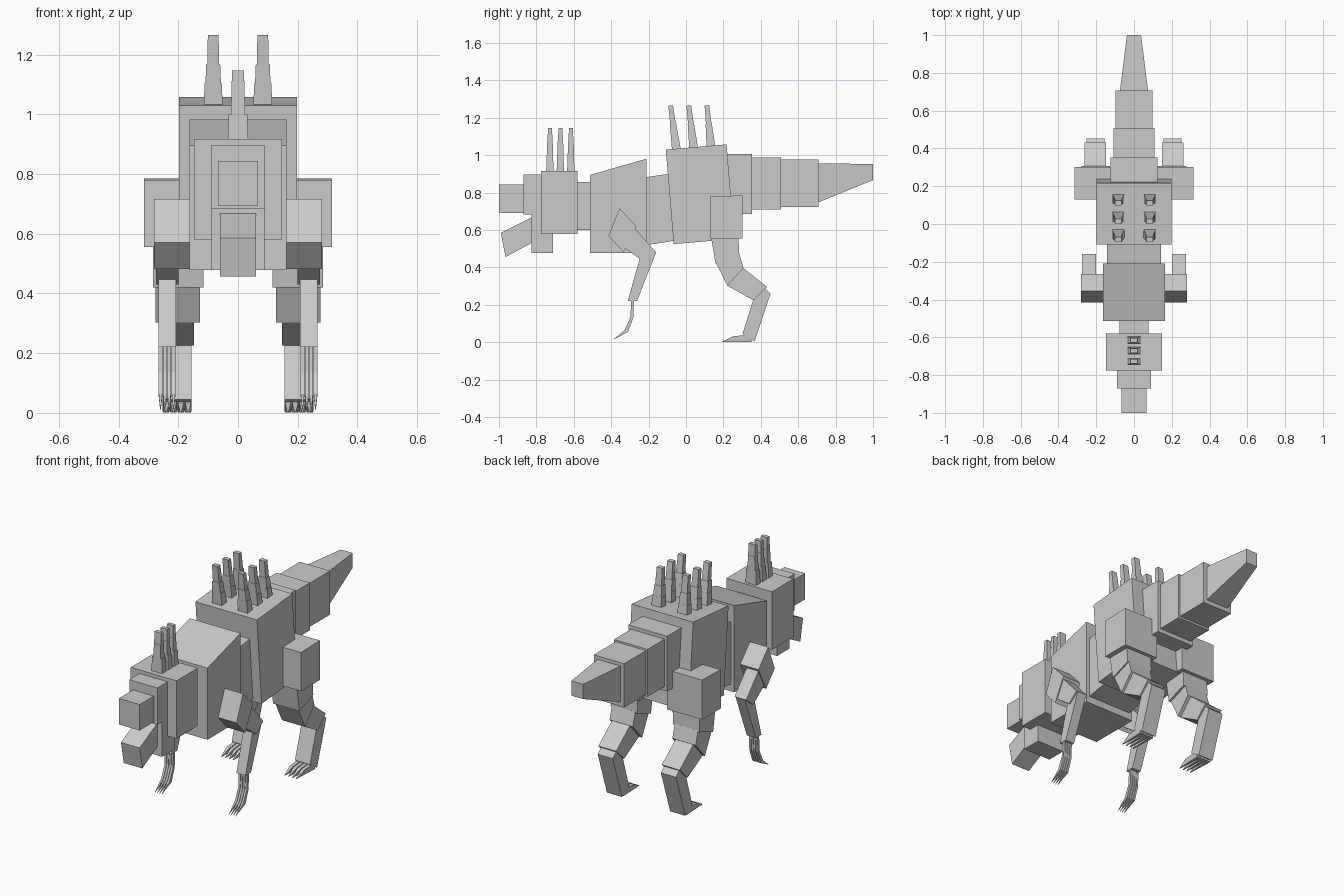
import bpy, math

grey = bpy.data.materials.new("plain grey")
grey.diffuse_color = (0.6, 0.6, 0.6, 1)


def mesh(name, verts, faces):
    me = bpy.data.meshes.new(name)
    me.from_pydata(verts, [], faces)
    me.materials.append(grey)
    ob = bpy.data.objects.new(name, me)
    bpy.context.collection.objects.link(ob)
    return ob


def prism(name, profile, x0, x1):
    """Extrude a (y, z) outline, listed clockwise from the right, across x0..x1."""
    n = len(profile)
    area = sum(profile[i][0] * profile[(i + 1) % n][1] - profile[(i + 1) % n][0] * profile[i][1]
               for i in range(n))
    if area < 0:
        profile = profile[::-1]
    verts = [(x, y, z) for x in (x0, x1) for y, z in profile]
    sides = [(i, n + i, n + (i + 1) % n, (i + 1) % n)[::-1] for i in range(n)]
    return mesh(name, verts, [tuple(range(n))[::-1], tuple(range(n, 2 * n))] + sides)


def block(name, y0, y1, z0, z1, hx):
    return prism(name, [(y0, z0), (y1, z0), (y1, z1), (y0, z1)], -hx, hx)


def frustum(name, a, b):
    """Box between two rectangles given as (centre, half x, half y), both level."""
    verts = []
    for (x, y, z), hx, hy in (a, b):
        verts += [(x - hx, y - hy, z), (x + hx, y - hy, z), (x + hx, y + hy, z), (x - hx, y + hy, z)]
    faces = [(3, 2, 1, 0), (4, 5, 6, 7)] + [(i, (i + 1) % 4, 4 + (i + 1) % 4, 4 + i) for i in range(4)]
    return mesh(name, verts, faces)


def spine(name, x, base, tip, tiers):
    """Stepped spike; tiers are (t0, t1, hx, hy) along base -> tip."""
    for k, (t0, t1, hx, hy) in enumerate(tiers):
        pt = [(x, base[0] + (tip[0] - base[0]) * t, base[1] + (tip[1] - base[1]) * t) for t in (t0, t1)]
        frustum(f"{name}_tier_{k + 1}", (pt[0], hx, hy), (pt[1], hx * 0.9, hy * 0.85))


# head and jaw
block("snout", -1.0, -0.86, 0.692, 0.843, 0.067)
block("face", -0.87, -0.76, 0.682, 0.896, 0.09)
block("head", -0.776, -0.58, 0.58, 0.917, 0.147)
block("jaw_hinge", -0.825, -0.71, 0.478, 0.682, 0.089)
prism("jaw", [(-0.99, 0.585), (-0.965, 0.456), (-0.79, 0.55), (-0.815, 0.673)], -0.06, 0.06)

# body
block("neck", -0.59, -0.5, 0.60, 0.858, 0.077)
prism("chest", [(-0.513, 0.478), (-0.21, 0.478), (-0.21, 0.982), (-0.513, 0.895)], -0.163, 0.163)
prism("waist", [(-0.22, 0.518), (-0.05, 0.545), (-0.05, 0.907), (-0.22, 0.882)], -0.143, 0.143)
prism("hips", [(-0.066, 0.525), (0.258, 0.553), (0.217, 1.058), (-0.108, 1.03)], -0.198, 0.198)

# tail
block("tail_1", 0.2, 0.352, 0.687, 1.008, 0.125)
block("tail_2", 0.34, 0.508, 0.711, 0.987, 0.108)
block("tail_3", 0.5, 0.708, 0.723, 0.977, 0.098)
tail = prism("tail_tip", [(0.7, 0.745), (1.0, 0.867), (1.0, 0.953), (0.7, 0.957)], -0.075, 0.075)
for v in tail.data.vertices:
    if v.co.y > 0.9:
        v.co.x *= 0.5

# spikes on the head and back
for i in range(3):
    y = -0.728 + 0.056 * i
    spine(f"head_spike_{i}", 0, (y, 0.9), (y + 0.001, 1.146),
          [(0, 0.4, 0.035, 0.02), (0.4, 0.72, 0.024, 0.017), (0.72, 1, 0.022, 0.013)])
    for s in (-1, 1):
        spine(f"back_spike_{i}", 0.083 * s, (-0.05 + 0.093 * i, 1.02), (-0.082 + 0.097 * i, 1.265),
              [(0, 0.34, 0.032, 0.024), (0.34, 0.6, 0.026, 0.02), (0.6, 1, 0.02, 0.015)])

# limbs: name, (y, z) outline, inner x, outer x
LIMBS = [
    ("thigh", [(0.13, 0.555), (0.302, 0.555), (0.302, 0.785), (0.13, 0.78)], 0.09, 0.315),
    ("upper_leg", [(0.133, 0.57), (0.28, 0.57), (0.285, 0.467), (0.158, 0.42)], 0.115, 0.285),
    ("knee", [(0.158, 0.43), (0.285, 0.475), (0.307, 0.398), (0.222, 0.302)], 0.127, 0.277),
    ("lower_leg", [(0.222, 0.302), (0.305, 0.398), (0.432, 0.297), (0.36, 0.225)], 0.147, 0.262),
    ("shank", [(0.362, 0.235), (0.42, 0.29), (0.452, 0.26), (0.367, 0.004), (0.302, 0.045)], 0.155, 0.252),
    ("upper_arm", [(-0.355, 0.717), (-0.265, 0.62), (-0.335, 0.482), (-0.415, 0.57)], 0.163, 0.281),
    ("elbow", [(-0.275, 0.61), (-0.16, 0.482), (-0.225, 0.43), (-0.335, 0.51)], 0.2, 0.275),
    ("forearm", [(-0.16, 0.48), (-0.262, 0.22), (-0.312, 0.22), (-0.245, 0.455)], 0.208, 0.267),
]
for s, side in ((-1, "right"), (1, "left")):
    for name, outline, xi, xo in LIMBS:
        prism(f"{side}_{name}", outline, min(s * xi, s * xo), max(s * xi, s * xo))
    for k in range(4):
        # pointed toes
        x = s * (0.167 + 0.0245 * k)
        toe = prism(f"{side}_toe_{k}", [(0.35, 0.002), (0.19, 0.002), (0.25, 0.032), (0.35, 0.042)],
                    x - 0.01, x + 0.01)
        # bent fingers
        fx = s * (0.216 + 0.0145 * k)
        finger = prism(f"{side}_finger_{k}", [(-0.278, 0.225), (-0.282, 0.13), (-0.31, 0.055), (-0.393, 0.012),
                                              (-0.328, 0.065), (-0.297, 0.135), (-0.293, 0.225)],
                       fx - 0.006, fx + 0.006)
        for ob, cx, tip_y in ((toe, x, 0.2), (finger, fx, -0.38)):
            for v in ob.data.vertices:
                if v.co.y < tip_y:
                    v.co.x = cx + (v.co.x - cx) * 0.2
